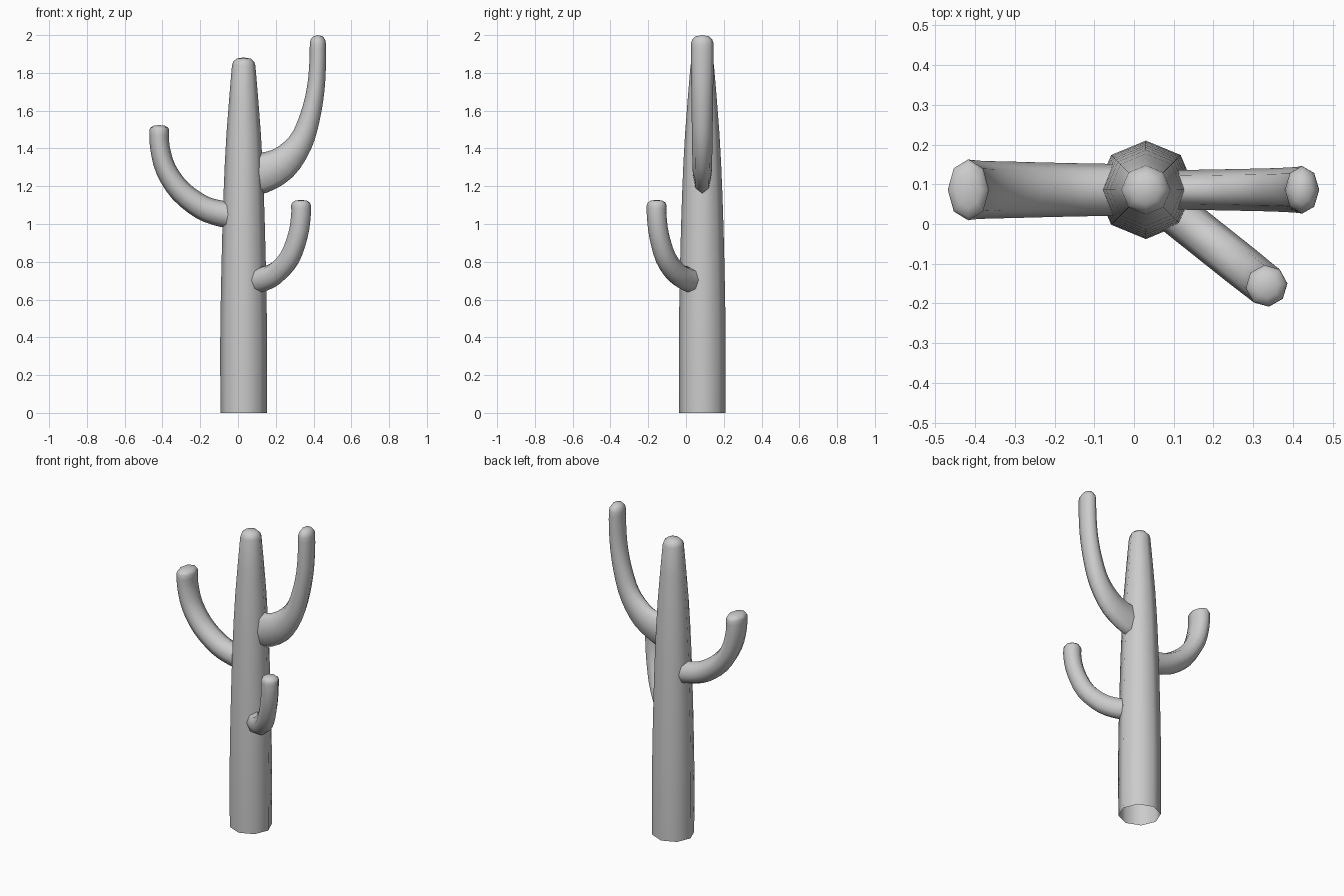
import bpy, bmesh, math
from mathutils import Vector

if "Cube" in bpy.data.objects:
    bpy.data.objects.remove(bpy.data.objects["Cube"])

SIDES = 8
CENTRE = Vector((0.03, 0.086, 0))


def smooth_path(keys, steps):
    """Catmull-Rom interpolation through the key points."""
    k = [Vector(p) for p in keys]
    k = [2 * k[0] - k[1]] + k + [2 * k[-1] - k[-2]]
    out = []
    for i in range(1, len(k) - 2):
        a, b, c, d = k[i - 1:i + 3]
        for s in range(steps):
            t = s / steps
            out.append(0.5 * (2 * b + (c - a) * t + (2 * a - 5 * b + 4 * c - d) * t * t
                              + (3 * b - a - 3 * c + d) * t ** 3))
    return out + [k[-2]]


def tube(name, keys, tip, angle=0.0, steps=3):
    """Tapered limb in a vertical plane through the trunk axis.
    keys: (distance from axis, height, in-plane radius, sideways radius)
    tip: height of the domed end above the last key."""
    out_dir = Vector((math.cos(angle), math.sin(angle), 0))
    side = Vector((-math.sin(angle), math.cos(angle), 0))
    up = Vector((0, 0, 1))
    pts = smooth_path(keys, steps)
    rings = []
    for i, p in enumerate(pts):
        a, b = pts[max(i - 1, 0)], pts[min(i + 1, len(pts) - 1)]
        t = Vector((b[0] - a[0], b[1] - a[1])).normalized()
        if i == len(pts) - 1:
            t = Vector((0, 1))
        rings.append((p, out_dir * t.y - up * t.x))
    # dome rings
    end, n = rings[-1]
    for scale, lift in ((0.9, 0.45), (0.6, 0.85)):
        rings.append((Vector((end[0], end[1] + tip * lift, end[2] * scale, end[3] * scale)), n))

    bm = bmesh.new()
    loops = []
    for p, n in rings:
        c = CENTRE + out_dir * p[0] + up * p[1]
        loops.append([bm.verts.new(c + n * p[2] * math.cos(w) + side * p[3] * math.sin(w))
                      for w in (2 * math.pi * j / SIDES for j in range(SIDES))])
    for a, b in zip(loops, loops[1:]):
        for j in range(SIDES):
            m = (j + 1) % SIDES
            bm.faces.new((a[j], a[m], b[m], b[j]))
    top = bm.verts.new(CENTRE + out_dir * end[0] + up * (end[1] + tip))
    for j in range(SIDES):
        bm.faces.new((loops[-1][j], loops[-1][(j + 1) % SIDES], top))
    for f in bm.faces:
        f.smooth = True
    mesh = bpy.data.meshes.new(name)
    bm.to_mesh(mesh)
    bm.free()
    obj = bpy.data.objects.new(name, mesh)
    bpy.context.collection.objects.link(obj)
    return obj


# Trunk, open at the bottom
tube("trunk", [(0, z, r, r) for z, r in
               ((0, .123), (.4, .124), (.8, .117), (1.15, .107), (1.48, .091), (1.84, .062))],
     0.042, steps=2)

# Left arm
tube("left_arm", [(.05, 1.045, .07, .065), (.12, 1.055, .069, .066), (.22, 1.088, .065, .068),
                  (.335, 1.175, .06, .071), (.412, 1.29, .055, .073),
                  (.444, 1.41, .052, .076), (.447, 1.498, .052, .077)],
     0.026, math.pi)

# Tall right arm
tube("right_arm", [(.03, 1.265, .11, .05), (.095, 1.27, .108, .05), (.205, 1.32, .09, .052),
                   (.3, 1.43, .066, .054), (.352, 1.57, .054, .056), (.382, 1.72, .047, .058),
                   (.392, 1.86, .044, .06), (.393, 1.955, .043, .06)],
     0.045)

# Small front arm
tube("front_arm", [(.06, .703, .066, .054), (.12, .706, .066, .054), (.215, .738, .062, .054),
                   (.31, .82, .057, .054), (.367, .94, .053, .053),
                   (.387, 1.04, .052, .053), (.388, 1.1, .052, .053)],
     0.028, math.radians(-38.5))
